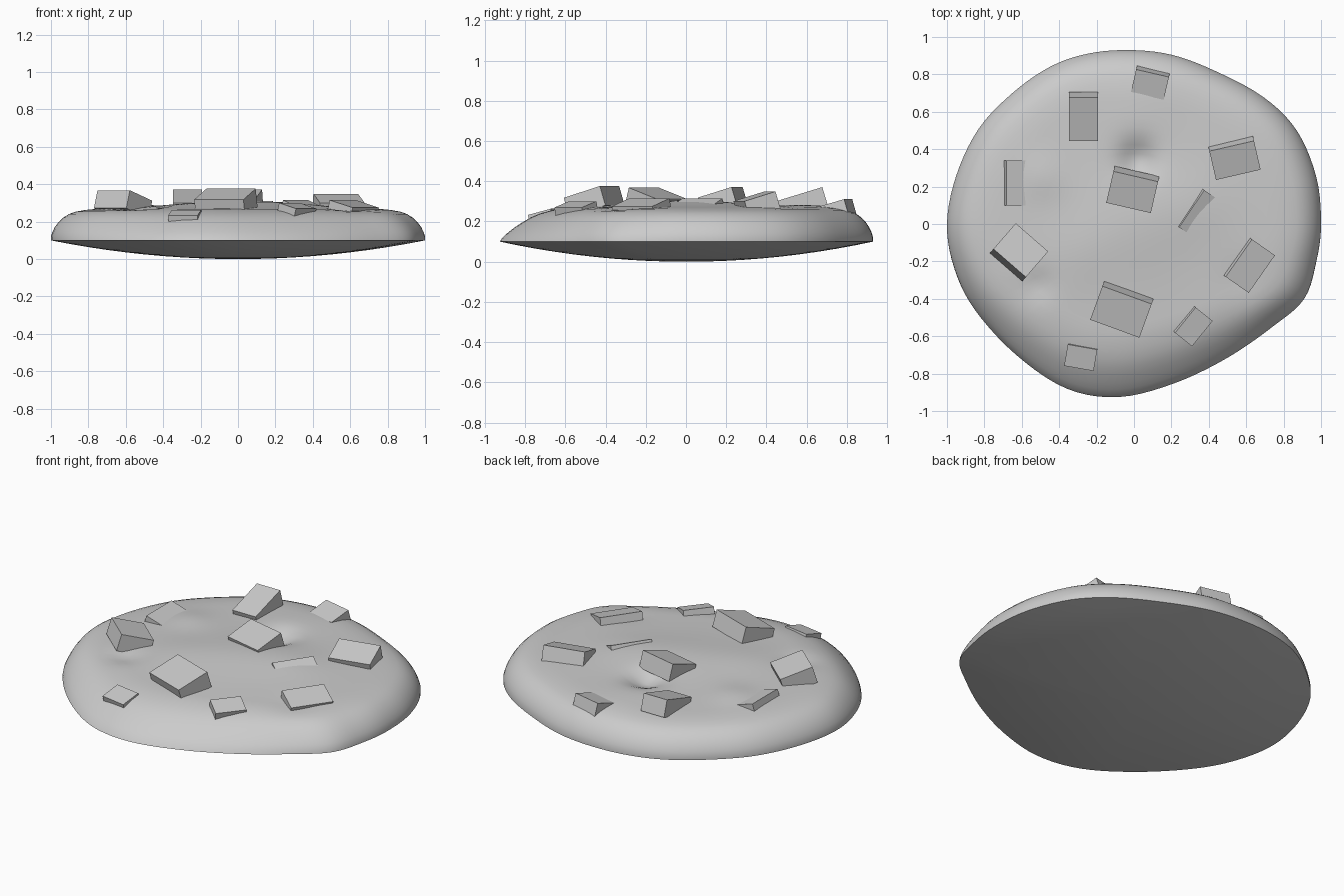
import bpy, bmesh, math
from mathutils import Vector, Matrix

if "Cube" in bpy.data.objects:
    bpy.data.objects.remove(bpy.data.objects["Cube"])

# Cookie outline seen from above
OUTLINE = [(1.0, 0), (0.975, 0.25), (0.87, 0.5), (0.69, 0.68), (0.43, 0.82), (0.2, 0.905),
           (-0.03, 0.93), (-0.25, 0.91), (-0.45, 0.84), (-0.65, 0.70), (-0.83, 0.51),
           (-0.95, 0.26), (-1.0, 0), (-0.96, -0.24), (-0.85, -0.46), (-0.63, -0.7),
           (-0.36, -0.88), (-0.08, -0.925), (0.22, -0.85), (0.5, -0.715),
           (0.74, -0.55), (0.91, -0.40), (0.975, -0.2)]

# Edge profile: radius factor on most sides, radius factor at the front, height
PROFILE = [(1.0, 1.0, 0.10), (1.0, 0.985, 0.12), (0.992, 0.955, 0.145), (0.98, 0.92, 0.17),
           (0.96, 0.875, 0.197), (0.935, 0.83, 0.221), (0.905, 0.78, 0.240),
           (0.87, 0.73, 0.253), (0.82, 0.68, 0.262), (0.76, 0.63, 0.268)]

# Soft lumps and dents on the top: x, y, radius, height
LUMPS = [(0.0, 0.02, 0.28, 0.025), (0.02, 0.34, 0.10, -0.06), (-0.5, 0.25, 0.12, 0.015),
         (0.3, 0.1, 0.2, 0.015), (-0.3, -0.15, 0.2, 0.012), (-0.52, -0.33, 0.08, -0.02),
         (0.0, 0.6, 0.2, 0.01), (0.6, -0.3, 0.12, -0.012)]


def spline(pts, steps):
    """Closed Catmull-Rom curve."""
    out, n = [], len(pts)
    for i in range(n):
        a, b, c, d = (Vector(pts[(i + k) % n]) for k in (-1, 0, 1, 2))
        for s in range(steps):
            t = s / steps
            out.append(0.5 * (2 * b + (c - a) * t + (2 * a - 5 * b + 4 * c - d) * t * t
                              + (3 * b - a - 3 * c + d) * t ** 3))
    return out


def finish(bm, name):
    bmesh.ops.recalc_face_normals(bm, faces=bm.faces)
    mesh = bpy.data.meshes.new(name)
    bm.to_mesh(mesh)
    bm.free()
    obj = bpy.data.objects.new(name, mesh)
    bpy.context.collection.objects.link(obj)
    return obj


def lump(x, y):
    return sum(h * math.exp(-((x - cx) ** 2 + (y - cy) ** 2) / r ** 2) for cx, cy, r, h in LUMPS)


# Cookie body: rings from the underside centre, round the rim, to the top centre
def cookie():
    bm = bmesh.new()
    curve = spline(OUTLINE, 5)
    rings = []
    for k in range(1, 10):
        r = k / 10
        rings.append([bm.verts.new((p.x * r, p.y * r, 0.1 * r * r)) for p in curve])
    top = list(PROFILE)
    for k in range(1, 15):
        f = 1 - k / 15
        top.append((0.76 * f, 0.63 * f, 0.268 + 0.012 * (1 - f * f)))
    for side, front, z in top:
        ring = []
        for p in curve:
            w = max(0, -p.normalized().y) ** 1.5
            q = p * (side + (front - side) * w)
            fade = min(1, max(0, (z - 0.2) / 0.06))
            ring.append(bm.verts.new((q.x, q.y, z + fade * lump(q.x, q.y))))
        rings.append(ring)
    n = len(curve)
    for lo, hi in zip(rings, rings[1:]):
        for i in range(n):
            j = (i + 1) % n
            bm.faces.new((lo[i], lo[j], hi[j], hi[i]))
    low = bm.verts.new((0, 0, 0))
    high = bm.verts.new((0, 0, 0.28 + lump(0, 0)))
    for i in range(n):
        j = (i + 1) % n
        bm.faces.new((low, rings[0][j], rings[0][i]))
        bm.faces.new((high, rings[-1][i], rings[-1][j]))
    obj = finish(bm, "cookie_body")
    bpy.context.view_layer.objects.active = obj
    obj.select_set(True)
    bpy.ops.object.shade_smooth_by_angle(angle=math.radians(40))


# Chocolate chunk: block half sunk in the dough, tilted about its own x axis
def chunk(i, x, y, z, w, d, turn, tilt, h=0.1):
    bm = bmesh.new()
    bmesh.ops.create_cube(bm, size=1)
    m = (Matrix.Translation((x, y, z)) @ Matrix.Rotation(math.radians(turn), 4, 'Z')
         @ Matrix.Rotation(math.radians(tilt), 4, 'X')
         @ Matrix.Translation((0, 0, -h / 2)) @ Matrix.Diagonal((w, d, h, 1)))
    bmesh.ops.transform(bm, matrix=m, verts=bm.verts)
    finish(bm, f"chocolate_chunk_{i}")


cookie()
CHUNKS = [
    (0.085, 0.745, 0.293, 0.18, 0.13, -13, 16),
    (-0.27, 0.56, 0.335, 0.155, 0.245, 0, 17),
    (0.54, 0.34, 0.325, 0.245, 0.165, 13, 17),
    (-0.01, 0.17, 0.345, 0.245, 0.18, -13, 17),
    (-0.61, 0.22, 0.285, 0.24, 0.15, 90, 17),
    (0.37, 0.04, 0.285, 0.24, 0.16, 56, 22),
    (-0.605, -0.14, 0.34, 0.23, 0.19, -41, -17),
    (-0.07, -0.47, 0.347, 0.28, 0.2, -20, 17),
    (0.622, -0.225, 0.295, 0.245, 0.155, 55, 15),
    (0.32, -0.55, 0.285, 0.175, 0.12, 51, 15),
    (-0.285, -0.715, 0.248, 0.16, 0.12, -10, 15),
]
for i, c in enumerate(CHUNKS, 1):
    chunk(i, *c)
